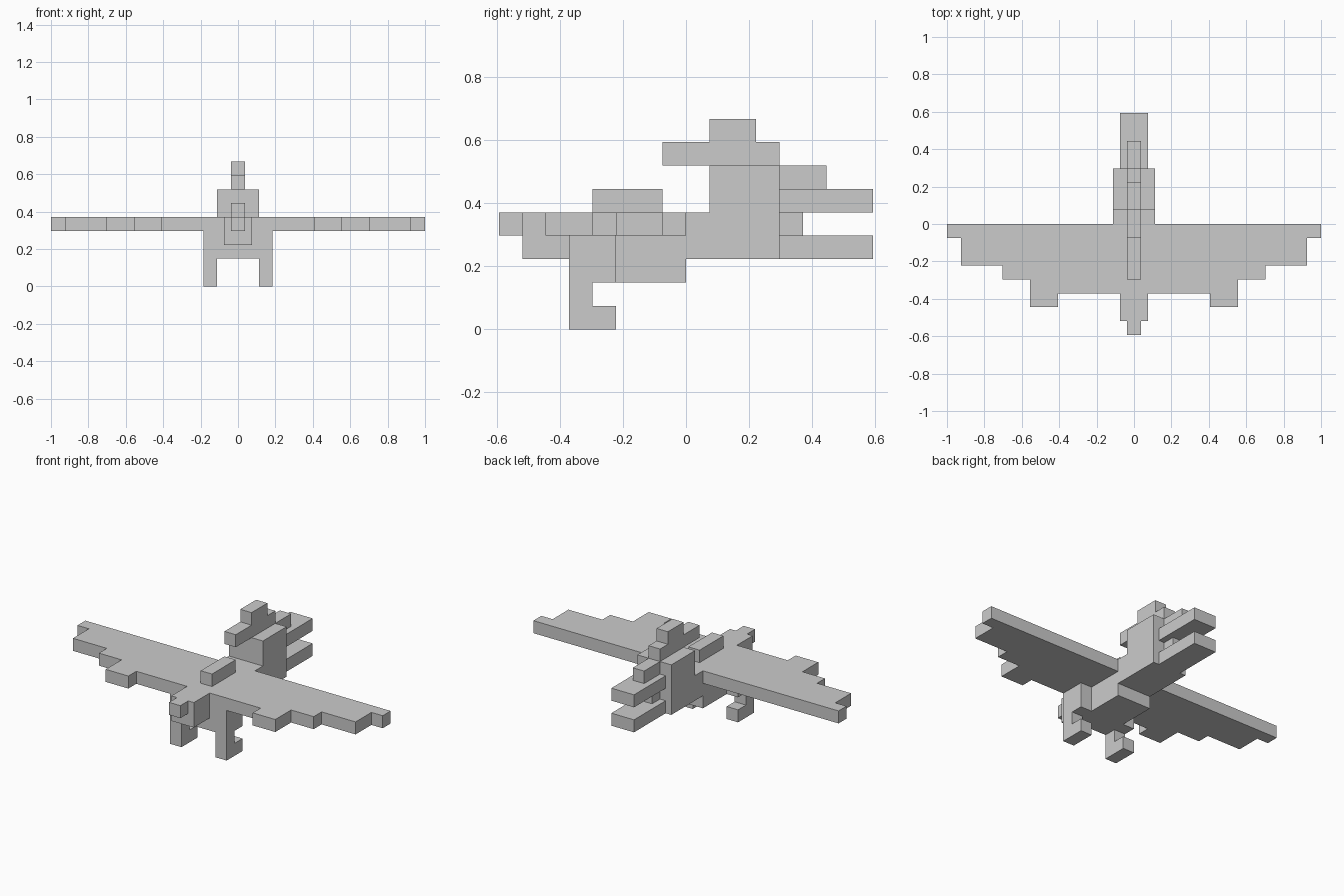
import bpy
import bmesh
from mathutils import Vector

cube = bpy.data.objects.get("Cube")
if cube:
    bpy.data.objects.remove(cube)

U = 2 / 27  # size of one block

grey = bpy.data.materials.new("light grey")
grey.use_nodes = True
colour = (0.6, 0.6, 0.6, 1)
grey.diffuse_color = colour
grey.node_tree.nodes["Principled BSDF"].inputs["Base Color"].default_value = colour


def extrude(name, outline, low, high, axis):
    """Extrude a stepped outline along x (outline in y, z) or z (outline in x, y)."""
    bm = bmesh.new()
    if axis == "x":
        points = [Vector((low, a, b)) for a, b in outline]
        step = Vector((high - low, 0, 0))
    else:
        points = [Vector((a, b, low)) for a, b in outline]
        step = Vector((0, 0, high - low))
    face = bm.faces.new([bm.verts.new(p * U) for p in points])
    result = bmesh.ops.extrude_face_region(bm, geom=[face])
    moved = [v for v in result["geom"] if isinstance(v, bmesh.types.BMVert)]
    bmesh.ops.translate(bm, verts=moved, vec=step * U)
    bmesh.ops.recalc_face_normals(bm, faces=bm.faces)
    mesh = bpy.data.meshes.new(name)
    bm.to_mesh(mesh)
    bm.free()
    mesh.materials.append(grey)
    obj = bpy.data.objects.new(name, mesh)
    bpy.context.collection.objects.link(obj)
    return obj


def block(name, half_width, y0, y1, z0, z1):
    """Box centred on x = 0."""
    outline = [(y0, z0), (y1, z0), (y1, z1), (y0, z1)]
    return extrude(name, outline, -half_width, half_width, "x")


# Wings: one stepped outline, mirrored
half = [(13.5, 0), (13.5, -1), (12.5, -1), (12.5, -3), (9.5, -3), (9.5, -4),
        (7.5, -4), (7.5, -6), (5.5, -6), (5.5, -5)]
extrude("wings", half + [(-x, y) for x, y in reversed(half)], 4, 5, "z")

# Body: belly, rear and raised hump in one side profile
extrude("body", [(-3, 2), (0, 2), (0, 3), (4, 3), (4, 7), (1, 7),
                 (1, 5), (0, 5), (0, 4), (-3, 4)], -1.5, 1.5, "x")
block("chest", 2.5, -5, -3, 2, 4)

# Nose and back ridge
block("nose", 1, -7, -5, 3, 5)
block("nose_tip", 0.5, -8, -7, 4, 5)
block("back_ridge", 0.5, -4, -1, 5, 6)

# Crest above the hump
extrude("crest", [(-1, 7), (4, 7), (4, 8), (3, 8), (3, 9), (1, 9), (1, 8), (-1, 8)],
        -0.5, 0.5, "x")

# Tail
block("upper_tail", 1, 4, 8, 5, 6)
block("lower_tail", 1, 4, 8, 3, 4)
block("tail_ridge", 0.5, 4, 6, 6, 7)
block("tail_core", 0.5, 4, 5, 4, 5)

# Legs with feet pointing back
foot = [(-5, 0), (-3, 0), (-3, 1), (-4, 1), (-4, 2), (-5, 2)]
for name, x in (("left_leg", 1.5), ("right_leg", -2.5)):
    extrude(name, foot, x, x + 1, "x")
